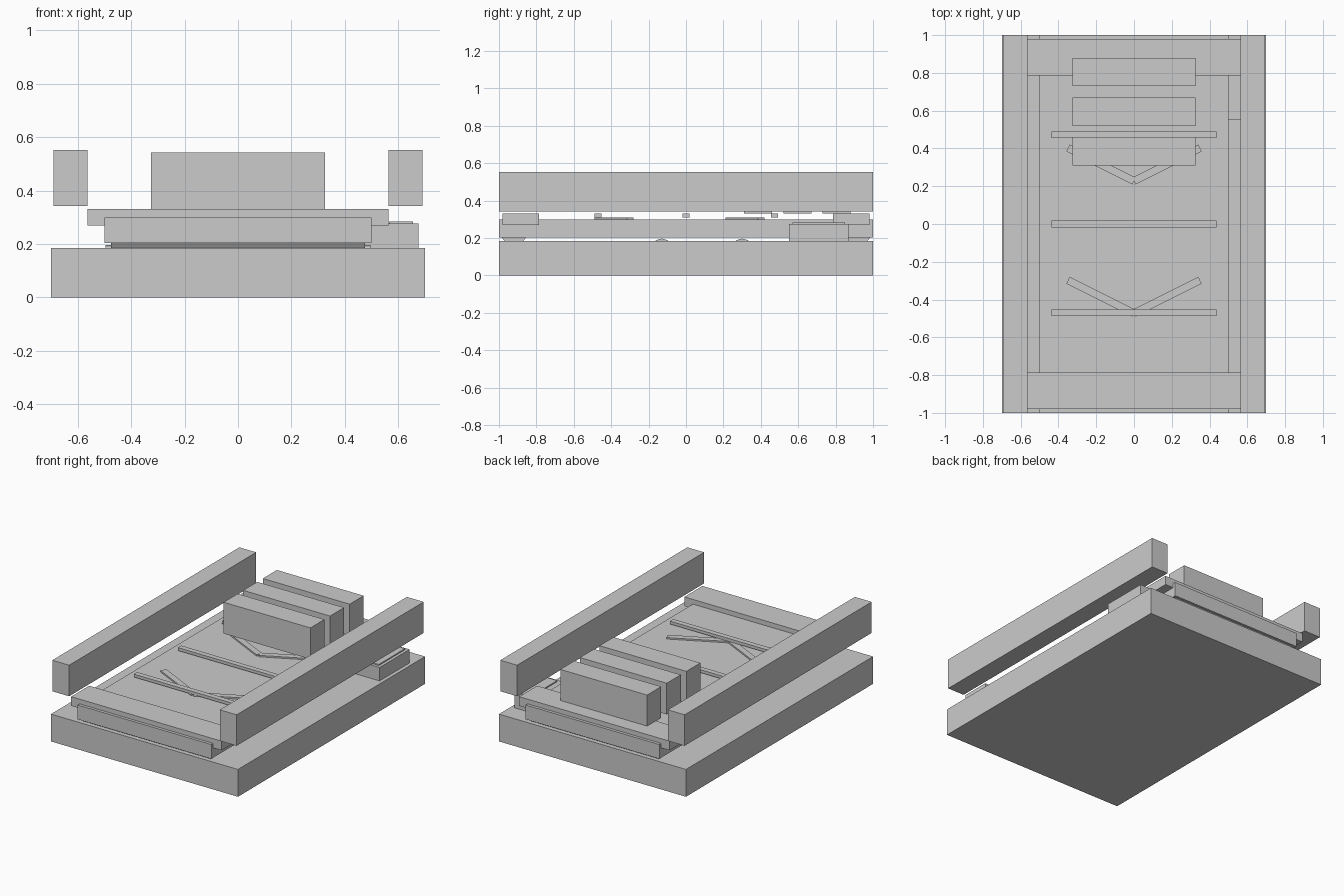
import bpy
import math

if "Cube" in bpy.data.objects:
    bpy.data.objects.remove(bpy.data.objects["Cube"])


def box(name, x, y, z, angle=0.0):
    """Box from (min, max) ranges, optionally turned about its own vertical axis."""
    centre = [(r[0] + r[1]) / 2 for r in (x, y, z)]
    bpy.ops.mesh.primitive_cube_add(size=1, location=centre)
    ob = bpy.context.object
    ob.name = name
    ob.scale = [r[1] - r[0] for r in (x, y, z)]
    bpy.ops.object.transform_apply(location=False, rotation=False, scale=True)
    ob.rotation_euler.z = angle
    return ob


def roller(name, y, z, radius, half_length, sides):
    """Cylinder lying along x, with one vertex row on top."""
    bpy.ops.mesh.primitive_cylinder_add(
        vertices=sides, radius=radius, depth=2 * half_length,
        location=(0, y, z), rotation=(0, math.pi / 2, 0))
    bpy.context.object.name = name


# base and belt slab
box("base", (-0.70, 0.70), (-1, 1), (0, 0.185))
box("belt", (-0.50, 0.50), (-1, 1), (0.203, 0.30))

# end rollers and idlers between base and belt
for side, y in (("front", -0.92), ("back", 0.92)):
    roller(side + "_roller", y, 0.24, 0.075, 0.475, 16)
for i, y in enumerate((-0.13, 0.30)):
    roller(f"idler_{i + 1}", y, 0.137, 0.06, 0.495, 12)

# crossbars over the belt ends
box("front_crossbar", (-0.563, 0.563), (-0.98, -0.787), (0.27, 0.332))
box("back_crossbar", (-0.563, 0.563), (0.787, 0.98), (0.27, 0.332))

# raised side rails
for side, s in (("left", -1), ("right", 1)):
    box(side + "_rail", sorted((s * 0.564, s * 0.69)), (-1, 1), (0.342, 0.552))

# belt cleats
for i, y in enumerate((-0.47, 0.0, 0.473)):
    box(f"cleat_{i + 1}", (-0.438, 0.438), (y - 0.018, y + 0.018), (0.31, 0.33))

# V-shaped direction markers
for i, y in enumerate((-0.385, 0.315)):
    for side, s in (("left", -1), ("right", 1)):
        box(f"chevron_{i + 1}_{side}", (s * 0.175 - 0.195, s * 0.175 + 0.195),
            (y - 0.02, y + 0.02), (0.30, 0.31), s * math.radians(26.5))

# upright blocks
for i, y in enumerate((0.385, 0.595, 0.805)):
    box(f"block_{i + 1}", (-0.325, 0.325), (y - 0.075, y + 0.075), (0.33, 0.542))

# motor housing with cover plate
box("motor_housing", (0.475, 0.675), (0.55, 0.87), (0.185, 0.276))
box("motor_cover", (0.565, 0.655), (0.57, 0.85), (0.276, 0.284))
